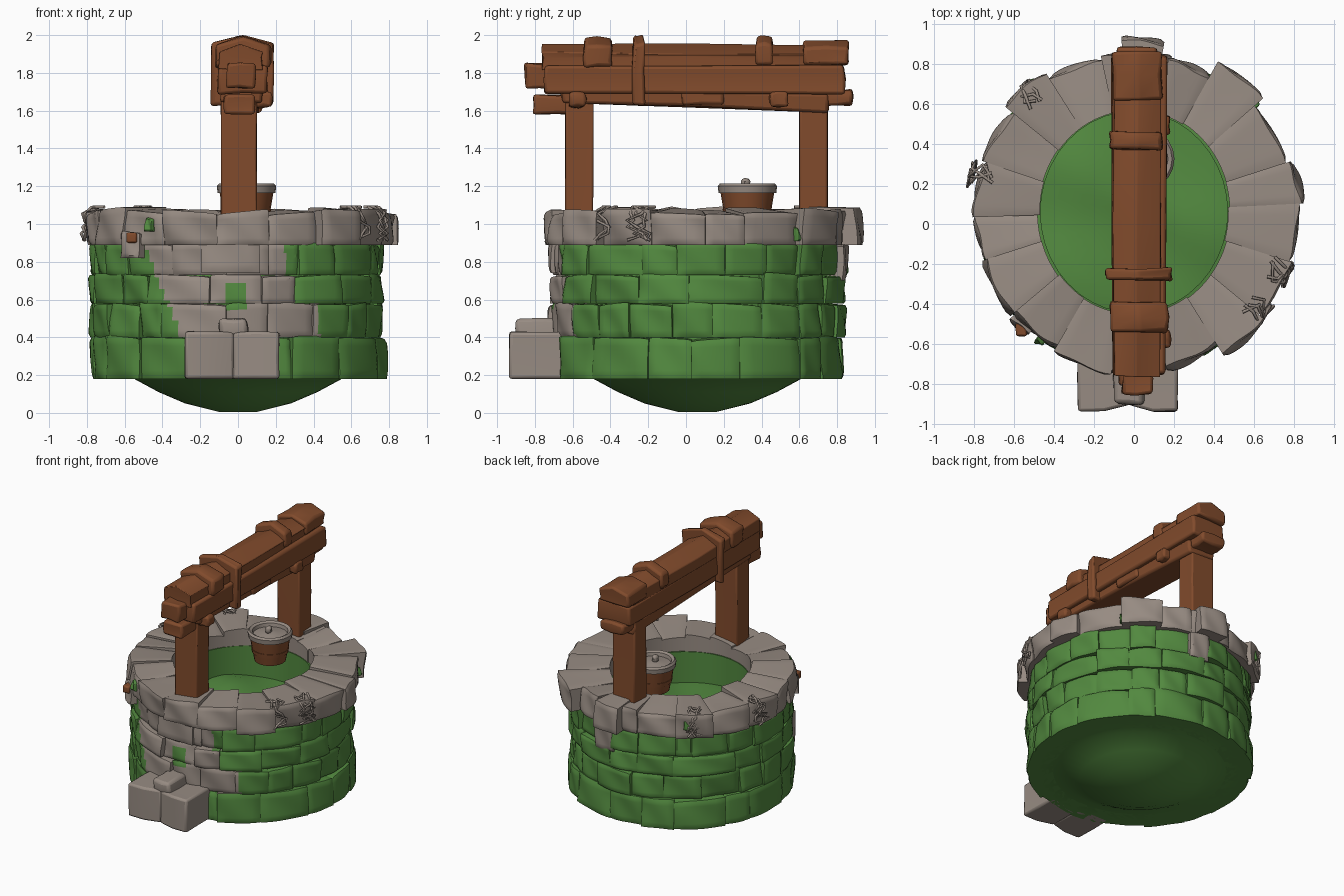
import bpy, bmesh, math, random
from mathutils import Vector

random.seed(7)
if "Cube" in bpy.data.objects:
    bpy.data.objects.remove(bpy.data.objects["Cube"])

CY = 0.06  # the ring is centred slightly behind the origin


def material(name, rgb):
    mat = bpy.data.materials.new(name)
    mat.use_nodes = True
    colour = (*rgb, 1)
    mat.diffuse_color = colour
    mat.node_tree.nodes["Principled BSDF"].inputs["Base Color"].default_value = colour
    return mat


MOSS = material("moss green", (0.085, 0.25, 0.05))
STONE = material("grey stone", (0.31, 0.26, 0.225))
WOOD = material("brown wood", (0.22, 0.07, 0.025))


def finish(name, bm, mats, angle=35, bevel=0):
    bmesh.ops.recalc_face_normals(bm, faces=bm.faces[:])
    mesh = bpy.data.meshes.new(name)
    bm.to_mesh(mesh)
    bm.free()
    for mat in mats:
        mesh.materials.append(mat)
    obj = bpy.data.objects.new(name, mesh)
    bpy.context.collection.objects.link(obj)
    bpy.ops.object.select_all(action="DESELECT")
    obj.select_set(True)
    bpy.context.view_layer.objects.active = obj
    bpy.ops.object.shade_smooth_by_angle(angle=math.radians(angle))
    if bevel:
        mod = obj.modifiers.new("worn edges", "BEVEL")
        mod.width = bevel
        mod.segments = 2
    return obj


def subdivided_cube(cuts):
    bm = bmesh.new()
    bmesh.ops.create_cube(bm, size=2)
    bmesh.ops.subdivide_edges(bm, edges=bm.edges[:], cuts=cuts, use_grid_fill=True)
    mesh = bpy.data.meshes.new("stone template")
    bm.to_mesh(mesh)
    bm.free()
    return mesh


TEMPLATE = subdivided_cube(9)


def ring_stone(bm, a0, a1, r0, r1, z0, z1, rough=0.01, oval=0):
    """Bend a cube into an arc-shaped, slightly tilted and worn stone."""
    first = len(bm.verts)
    bm.from_mesh(TEMPLATE)
    bm.verts.ensure_lookup_table()
    tilt_a, tilt_z, lift, lean = [random.uniform(-rough, rough) for _ in range(4)]
    for v in bm.verts[first:]:
        u, w, t = v.co
        a = a0 + (a1 - a0) * (u + 1) / 2
        inner = r0 + oval * math.sin(a) ** 2
        r = inner + (r1 - inner) * (w + 1) / 2
        z = z0 + (z1 - z0) * (t + 1) / 2
        if w > 0:
            r += w * (tilt_a * u + tilt_z * t - 0.01 * max(abs(u), abs(t)) ** 12)
            r += w * rough * 0.5 * math.sin(3 * u + 2 * t + lean * 300)
        if t > 0:
            z += t * (lift * u - 0.005 * abs(u) ** 8 + lean * w)
        v.co = (r * math.cos(a), CY + r * math.sin(a), z)


def ring_cuts(count, wobble, shift=0):
    cuts = [(k + shift + random.uniform(-wobble, wobble)) * math.tau / count for k in range(count)]
    cuts.append(cuts[0] + math.tau)
    return list(zip(cuts, cuts[1:]))


def lathe(bm, profile, centre, steps, index=lambda i: 0):
    rings = []
    for r, z in profile:
        rings.append([bm.verts.new((centre[0] + r * math.cos(math.tau * k / steps),
                                    centre[1] + r * math.sin(math.tau * k / steps), z))
                      for k in range(steps)])
    for i, (low, high) in enumerate(zip(rings, rings[1:])):
        for k in range(steps):
            n = (k + 1) % steps
            bm.faces.new((low[k], low[n], high[n], high[k])).material_index = index(i)
    bmesh.ops.remove_doubles(bm, verts=bm.verts[:], dist=0.0005)


def box(name, mat, x, y, z, bevel=0.014, rough=0.008):
    bm = bmesh.new()
    bmesh.ops.create_cube(bm, size=2)
    bmesh.ops.subdivide_edges(bm, edges=bm.edges[:], cuts=1, use_grid_fill=True)
    for v in bm.verts:
        v.co = Vector([(lo + hi) / 2 + c * (hi - lo) / 2 + random.uniform(-rough, rough)
                       for c, (lo, hi) in zip(v.co, (x, y, z))])
    return finish(name, bm, [mat], 40, bevel)


def bare_stone(p):
    """True where the moss has been cleared from the front of the wall."""
    if p.y > -0.3 or p.z < 0.4:
        return False
    if abs(p.x + 0.01) < 0.05 and 0.55 < p.z < 0.68:
        return False
    left = -0.5 + 0.4 * (0.9 - p.z)
    right = 0.43 if p.z < 0.58 else 0.3 if p.z < 0.72 else 0.25
    return left < p.x < right


# Core: rippled well floor, oval inner wall and rounded underside
bm = bmesh.new()
lathe(bm, [(0, .74), (.12, .74), (.25, .74), (.38, .735), (.467, .72), (.467, .95), (.71, .91),
           (.71, .18), (.55, .18), (.42, .11), (.28, .05), (.1, .005), (0, .005)], (0, CY), 40)
for v in bm.verts:
    if math.hypot(v.co.x, v.co.y - CY) < 0.5 and v.co.z > 0.6:
        v.co.y = CY + (v.co.y - CY) * 1.075
        if v.co.z < 0.9:
            v.co.z += 0.015 * math.sin(9 * v.co.x + 4) + 0.015 * math.sin(11 * v.co.y + 5 * v.co.x)
finish("well_core", bm, [MOSS])

# Wall of four staggered brick courses
bm = bmesh.new()
levels = [0.18, 0.4, 0.58, 0.73, 0.9]
for row, (z0, z1) in enumerate(zip(levels, levels[1:])):
    for a0, a1 in ring_cuts(17 + row % 2 * 3, 0.3, row * 0.5):
        ring_stone(bm, a0, a1, 0.6, random.uniform(0.755, 0.79), z0, z1)
for f in bm.faces:
    f.material_index = int(bare_stone(f.calc_center_median()))
finish("brick_wall", bm, [MOSS, STONE])

# Rim of wide capping stones, some reaching further out
bm = bmesh.new()
reach = {0: .84, 2: .86, 6: .83, 15: .85, 16: .81, 17: .82}
for k, (a0, a1) in enumerate(ring_cuts(18, 0.15)):
    ring_stone(bm, a0, a1, random.uniform(0.47, 0.482), reach.get(k, random.uniform(0.785, 0.81)),
               0.89, random.uniform(1.055, 1.085), 0.014, 0.035)
# Back lip, stone hanging below it, front stone and loose stone: angle, half width, reach, heights
for deg, half, r, z0, z1 in [(87, .125, .87, .89, 1.09), (82, .1, .8, .7, .9),
                             (-93, .2, .785, .74, .97), (-135, .075, .82, .82, .95)]:
    mid = math.radians(deg)
    ring_stone(bm, mid - half, mid + half, 0.6, r, z0, z1)
finish("rim_stones", bm, [STONE])

# Moss clumps on the rim
bm = bmesh.new()
for deg, r, z in [(128, .83, 1.0), (42, .82, .95), (-126, .81, 1.0)]:
    mid = math.radians(deg)
    ring_stone(bm, mid - 0.03, mid + 0.03, 0.7, r, z - 0.04, z + 0.035)
finish("moss_clumps", bm, [MOSS])

# Stone step at the front
for side, x in (("right", (-0.28, -0.02)), ("left", (-0.03, 0.22))):
    step_obj = box(side + "_step_stone", STONE, x, (-0.935, -0.6), (0.18, 0.43), 0.015, 0.004)
    for v in step_obj.data.vertices:
        if v.co.y < -0.85 and abs(v.co.x + 0.025) < 0.03:
            v.co.y += 0.035
        if v.co.z < 0.2:
            v.co.z = 0.18
box("step_top_stone", STONE, (-0.1, 0.05), (-0.9, -0.65), (0.4, 0.5), 0.02)
box("wooden_peg", WOOD, (-0.59, -0.535), (-0.56, -0.46), (0.9, 0.955), 0.01, 0.002)

# Two posts
for side, y in (("front", (-0.64, -0.49)), ("back", (0.6, 0.75))):
    box(side + "_post", WOOD, (-0.09, 0.1), y, (1.02, 1.7), 0.01, 0.003)

# Roof beam of stacked planks, end blocks and straps
timbers = {
    "lower_beam": ((-0.11, 0.16), (-0.75, 0.84), (1.69, 1.84)),
    "upper_beam": ((-0.1, 0.13), (-0.76, 0.78), (1.82, 1.95)),
    "under_beam": ((-0.09, 0.13), (-0.66, 0.75), (1.62, 1.71)),
    "under_wedge": ((0.05, 0.14), (-0.02, 0.2), (1.63, 1.72)),
    "front_end_block": ((-0.06, 0.09), (-0.85, -0.7), (1.72, 1.85)),
    "front_lower_block": ((-0.07, 0.09), (-0.81, -0.55), (1.58, 1.68)),
    "back_lower_block": ((-0.08, 0.11), (0.72, 0.88), (1.63, 1.71)),
    "back_cap_block": ((-0.11, 0.14), (0.62, 0.86), (1.84, 1.98)),
    "front_saddle": ((-0.12, 0.17), (-0.54, -0.39), (1.83, 1.99)),
    "front_strap": ((-0.14, 0.19), (-0.28, -0.22), (1.63, 2.0)),
    "back_strap": ((-0.12, 0.14), (0.37, 0.46), (1.84, 2.0)),
    "side_cleat": ((0.08, 0.18), (0.44, 0.54), (1.62, 1.7)),
    "front_cleat": ((0.08, 0.18), (-0.62, -0.53), (1.62, 1.7)),
}
for name, bounds in timbers.items():
    timber = box(name, WOOD, *bounds, bevel=0.016)
    for v in timber.data.vertices:
        # Slope the shoulders of the top pieces and sag the plank beneath towards the back
        if v.co.z > 1.9 and abs(v.co.x - 0.02) > 0.06:
            v.co.z -= 0.045
        if name == "under_beam":
            v.co.z -= 0.035 * v.co.y

# Bucket with a stone-coloured lip and filling
bm = bmesh.new()
lathe(bm, [(0, .985), (.11, .985), (.122, 1.05), (.127, 1.05), (.132, 1.08), (.128, 1.08),
           (.142, 1.165), (.153, 1.165), (.157, 1.2), (.145, 1.215), (.125, 1.205), (.12, 1.18),
           (.05, 1.19), (0, 1.2)], (0.045, 0.325), 20, lambda i: int(i > 5))
finish("bucket", bm, [WOOD, STONE])
box("bucket_knob", STONE, (0.02, 0.06), (0.29, 0.34), (1.19, 1.24), 0.015, 0.004)

# Dry creeper tangles hanging on the rim
for spot, deg in (("right", 167), ("back", 132), ("front", -38), ("left", -22)):
    curve = bpy.data.curves.new(spot + "_creeper", "CURVE")
    curve.dimensions = "3D"
    curve.bevel_depth = 0.008
    curve.bevel_resolution = 1
    for strand in range(4):
        line = curve.splines.new("POLY")
        line.points.add(6)
        for i, point in enumerate(line.points):
            a = math.radians(deg + random.uniform(-5, 5))
            r = 0.73 + 0.1 * min(1, i / 2) + random.uniform(-0.01, 0.015)
            z = 1.09 - 0.035 * max(0, i - 1)
            point.co = (r * math.cos(a), CY + r * math.sin(a), z, 1)
    curve.materials.append(STONE)
    bpy.context.collection.objects.link(bpy.data.objects.new(spot + "_creeper", curve))
bpy.data.meshes.remove(TEMPLATE)
